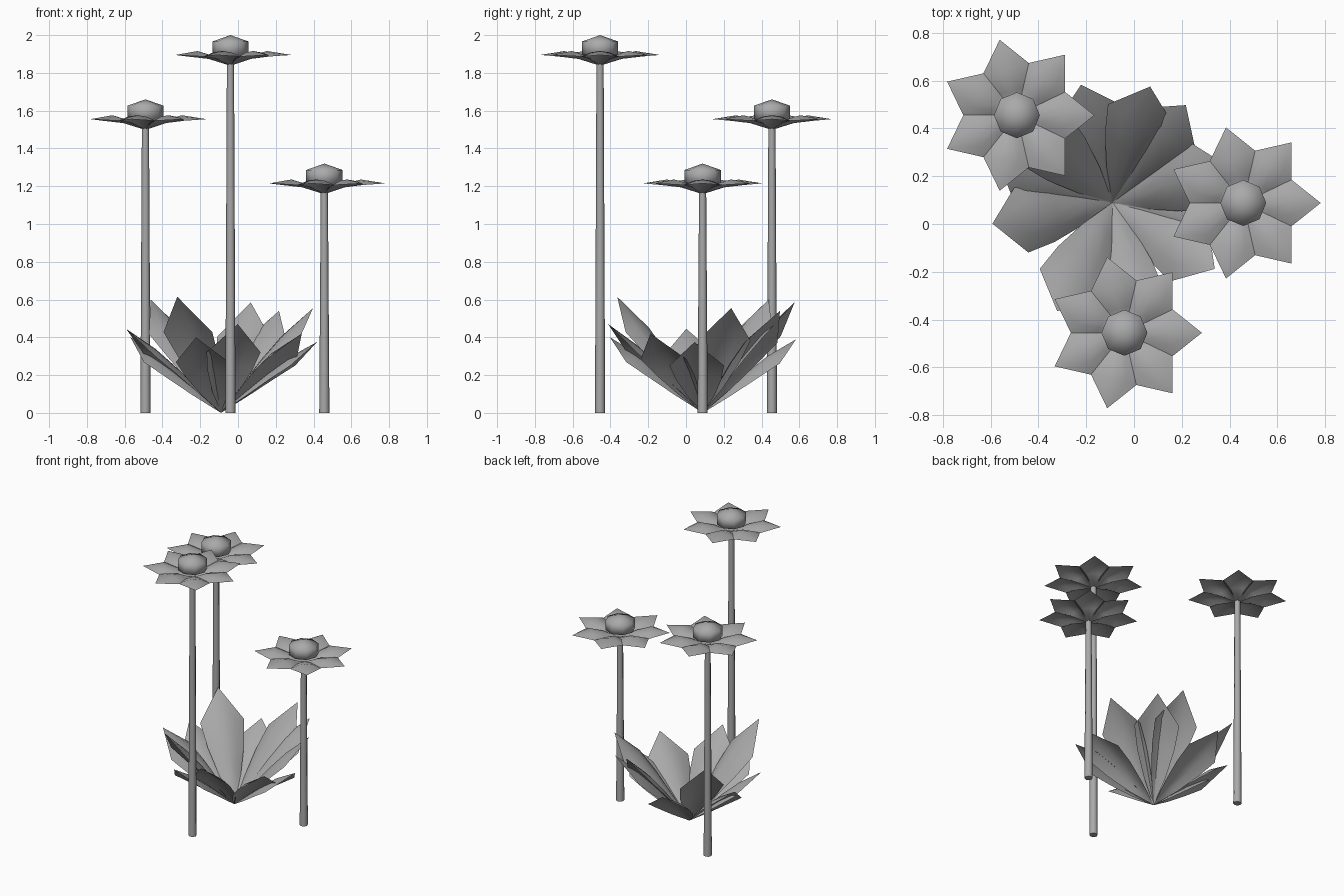
import bpy, bmesh, math
from mathutils import Vector

if "Cube" in bpy.data.objects:
    bpy.data.objects.remove(bpy.data.objects["Cube"])

grey = bpy.data.materials.new("plain_grey")
grey.diffuse_color = (0.4, 0.4, 0.4, 1)
grey.use_nodes = True
grey.node_tree.nodes["Principled BSDF"].inputs["Base Color"].default_value = grey.diffuse_color


def finish(bm, name, angle=180):
    bmesh.ops.remove_doubles(bm, verts=bm.verts, dist=0.0005)
    bm.normal_update()
    mesh = bpy.data.meshes.new(name)
    bm.to_mesh(mesh)
    bm.free()
    mesh.materials.append(grey)
    ob = bpy.data.objects.new(name, mesh)
    bpy.context.collection.objects.link(ob)
    bpy.ops.object.select_all(action='DESELECT')
    ob.select_set(True)
    bpy.context.view_layer.objects.active = ob
    bpy.ops.object.shade_smooth_by_angle(angle=math.radians(angle))
    return ob


def blade(bm, base, azimuth, length, rise, stations, drop):
    """Thin pointed blade, arched across its width.
    stations: (fraction along, half width, height above the base-tip line)"""
    a = math.radians(azimuth)
    along = Vector((math.cos(a), math.sin(a), 0))
    side = Vector((-along.y, along.x, 0))
    axis = along * length + Vector((0, 0, rise))
    up = axis.cross(side).normalized()
    widest = max(s[1] for s in stations)
    verts, rows = [], []
    for t, w, h in stations:
        row = []
        for u in (-1, -0.5, 0, 0.5, 1):
            sag = drop * u * u * w / widest
            row.append(bm.verts.new(base + axis * t + side * (w * u) + up * (h - sag)))
        rows.append(row)
        verts += row
    for r0, r1 in zip(rows, rows[1:]):
        for i in range(4):
            bm.faces.new((r0[i], r1[i], r1[i + 1], r0[i + 1]))
    bmesh.ops.remove_doubles(bm, verts=verts, dist=0.0005)


# Rosette leaves: azimuth, tip height
leaf_shape = [(0, 0, 0), (0.25, 0.07, 0.014), (0.5, 0.12, 0.024),
              (0.72, 0.145, 0.024), (1, 0, 0)]
leaves = [(137, .60), (72, .585), (17, .555), (-33, .42), (-80, .47), (243, .615),
          (190, .445), (160, .40), (105, .39), (53, .54), (-5, .375), (-105, .40)]
for i, (azimuth, height) in enumerate(leaves):
    bm = bmesh.new()
    blade(bm, Vector((-0.09, 0.09, 0)), azimuth, 0.51, height, leaf_shape, 0.048)
    finish(bm, f"leaf_{i + 1}")

# Flowers: x, y, top height
petal_shape = [(0, 0, 0), (0.33, 0.055, 0.034), (0.62, 0.1, 0.043), (1, 0, 0)]
for n, (x, y, top) in enumerate([(-.04, -.455, 2.0), (-.49, .455, 1.66), (.457, .088, 1.32)], 1):
    # tapered stem
    bm = bmesh.new()
    bmesh.ops.create_cone(bm, cap_ends=True, segments=8, radius1=0.027,
                          radius2=0.019, depth=top - 0.15)
    bmesh.ops.translate(bm, verts=bm.verts, vec=(x, y, (top - 0.15) / 2))
    finish(bm, f"stem_{n}", 60)

    # seven petals
    bm = bmesh.new()
    for k in range(7):
        blade(bm, Vector((x, y, top - 0.162)), k * 360 / 7, 0.324, 0.057, petal_shape, 0.03)
    finish(bm, f"petals_{n}")

    # eight-sided domed centre
    bm = bmesh.new()
    bmesh.ops.create_uvsphere(bm, u_segments=8, v_segments=3, radius=1)
    bmesh.ops.scale(bm, verts=bm.verts, vec=(0.111, 0.111, 0.068))
    bmesh.ops.translate(bm, verts=bm.verts, vec=(x, y, top - 0.068))
    finish(bm, f"flower_centre_{n}")
